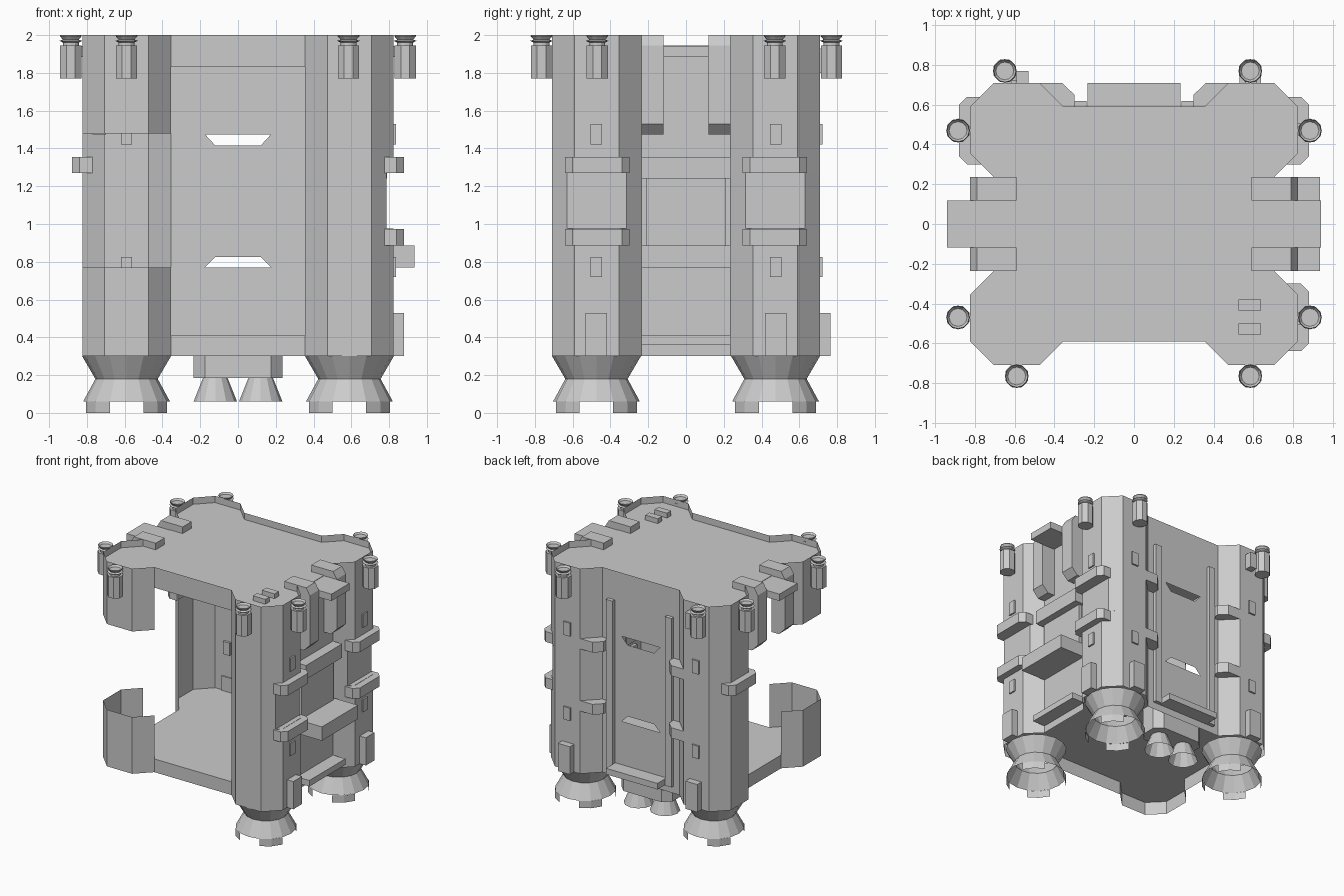
import bpy, math

if "Cube" in bpy.data.objects:
    bpy.data.objects.remove(bpy.data.objects["Cube"])

grey = bpy.data.materials.new("plain grey")
grey.diffuse_color = (0.6, 0.6, 0.6, 1)
grey.use_nodes = True
grey.node_tree.nodes["Principled BSDF"].inputs["Base Color"].default_value = grey.diffuse_color


def mesh(name, verts, faces):
    me = bpy.data.meshes.new(name)
    me.from_pydata(verts, [], faces)
    me.materials.append(grey)
    ob = bpy.data.objects.new(name, me)
    bpy.context.collection.objects.link(ob)
    return ob


def prism(name, pts, a, b, axis='z'):
    """Extrude a 2D outline: 'z' takes (x, y) points, 'y' takes (x, z) points."""
    if sum(p[0] * q[1] - q[0] * p[1] for p, q in zip(pts, pts[1:] + pts[:1])) < 0:
        pts = pts[::-1]
    if axis == 'y':
        pts = pts[::-1]
    put = (lambda p, h: (p[0], p[1], h)) if axis == 'z' else (lambda p, h: (p[0], h, p[1]))
    n = len(pts)
    verts = [put(p, h) for h in (a, b) for p in pts]
    faces = [tuple(range(n))[::-1], tuple(range(n, 2 * n))]
    faces += [(i, (i + 1) % n, n + (i + 1) % n, n + i) for i in range(n)]
    return mesh(name, verts, faces)


def box(name, x, y, z):
    x, y = sorted(x), sorted(y)
    return prism(name, [(x[0], y[0]), (x[1], y[0]), (x[1], y[1]), (x[0], y[1])], *z)


def sheet(name, path, z0, z1):
    """Thin upright wall along a path."""
    n = len(path)
    verts = [(*p, z) for z in (z0, z1) for p in path]
    return mesh(name, verts, [(i, i + 1, n + i + 1, n + i) for i in range(n - 1)])


def lathe(name, cx, cy, prof, n, cap=True, turn=0.0):
    """Faceted turned part from (radius, z) points, bottom to top."""
    verts = [(cx + r * math.cos(turn + 2 * math.pi * i / n),
              cy + r * math.sin(turn + 2 * math.pi * i / n), z) for r, z in prof for i in range(n)]
    faces = [(k * n + i, k * n + (i + 1) % n, (k + 1) * n + (i + 1) % n, (k + 1) * n + i)
             for k in range(len(prof) - 1) for i in range(n)]
    if cap:
        faces += [tuple(range(n))[::-1], tuple(range((len(prof) - 1) * n, len(prof) * n))]
    return mesh(name, verts, faces)


TOWER = [(.355, .59), (.474, .709), (.706, .709), (.824, .59), (.824, .355), (.706, .236)]
NOTCHED = TOWER[:3] + [(.785, .63), (.785, .316)] + TOWER[5:]


def quad(pts, sx, sy):
    q = [(sx * x, sy * y) for x, y in pts]
    return q if sx * sy < 0 else q[::-1]


# Floor and roof sheets share the four-tower plan, with rims along the open sides
plan = quad(TOWER, 1, 1) + quad(TOWER, -1, 1) + quad(TOWER, -1, -1) + quad(TOWER, 1, -1)
for name, z in (("floor", .41), ("roof", 1.945)):
    mesh(name, [(x, y, z) for x, y in plan], [tuple(range(len(plan)))])
for z0, z1 in ((.30, .41), (1.83, 1.945)):
    sheet("front_rim", [(-.355, -.59), (.355, -.59)], z0, z1)
    sheet("left_rim", [(-.706, .236), (-.706, -.236)], z0, z1)

# Tower shells; the front left one is broken open in the middle
for sx, sy in ((1, 1), (1, -1), (-1, 1)):
    sheet("tower_lower", quad(TOWER, sx, sy), .30, .975)
    sheet("tower_middle", quad(NOTCHED if sx > 0 else TOWER, sx, sy), .975, 1.27)
    sheet("tower_upper", quad(TOWER, sx, sy), 1.27, 1.945)
sheet("broken_tower_lower", quad(TOWER, -1, -1), .30, .77)
sheet("broken_tower_upper", quad(TOWER, -1, -1), 1.48, 1.945)

# Parapet on front and back, wrapping the towers
for sy in (1, -1):
    edge = [(x, sy * y) for x, y in TOWER[::-1]] + [(-x, sy * y) for x, y in TOWER]
    sheet("parapet", edge if sy > 0 else edge[::-1], 1.945, 2.0)

# Back wall with two tapered slits
W, Y = .355, .59
back = []
for z0, z1 in ((.30, .77), (.825, 1.415), (1.475, 1.945)):
    back.append([(W, z0), (-W, z0), (-W, z1), (W, z1)])
for z0, z1, a, b in ((.77, .825, .175, .12), (1.415, 1.475, .12, .175)):
    back.append([(W, z0), (a, z0), (b, z1), (W, z1)])
    back.append([(-a, z0), (-W, z0), (-W, z1), (-b, z1)])
mesh("back_wall", [(x, Y, z) for f in back for x, z in f],
     [tuple(range(4 * i, 4 * i + 4)) for i in range(len(back))])
box("back_ledge", (-.235, .235), (.59, .71), (.36, .41))
for s in (1, -1):
    box("back_rail", (s * .24, s * .30), (.59, .62), (.36, 1.76))

# Right wall, beams, balcony and door plate
sheet("right_wall", [(.706, -.236), (.706, .236)], .30, 1.945)
box("door_plate", (.70, .73), (-.21, .21), (.885, 1.24))
box("right_beam", (.70, .79), (-.236, .236), (1.24, 1.355))
box("balcony", (.70, .935), (-.236, .236), (.77, .885))
box("right_ledge", (.70, .82), (-.236, .236), (.36, .41))

# Roof brackets on both sides with a projecting slab between them
for s in (1, -1):
    prof = [(.59, 1.945), (.59, 2.0), (.79, 2.0), (.824, 1.945), (.824, 1.53), (.77, 1.475),
            (.70, 1.475), (.70, 1.945)]
    for y in (.118, -.236):
        prism("roof_bracket", [(s * x, z) for x, z in prof], y, y + .118, 'y')
    box("roof_tongue", (s * .69, s * .94), (-.118, .118), (1.885, 1.942))
for y in (-.435, -.555):
    box("roof_vent", (.525, .64), (y, y + .055), (1.94, 1.985))

# Clamps round the outer tower faces
for sx, sy in ((1, 1), (1, -1), (-1, 1)):
    c = [(.77, .30), (.84, .30), (.88, .34), (.88, .60), (.84, .64), (.77, .64)]
    for z in (1.27, .887) if sx > 0 else (1.27,):
        prism("side_clamp", quad(c, sx, sy), z, z + .086)

# Corner wedges and boxes on the back tower faces
for s in (1, -1):
    c = [(.474, .709), (.36, .709), (.30, .65), (.30, .59), (.355, .59)]
    for z in (1.335, .82):
        prism("back_wedge", quad(c, s, 1), z, z + .086)
    for z0, z1 in ((1.42, 1.53), (.72, .825)):
        box("back_tower_port", (s * .56, s * .62), (.69, .723), (z0, z1))
    box("back_tower_foot", (s * .53, s * .64), (.70, .765), (.30, .53))
    # Matching pieces on the right side
    for z0, z1 in ((1.42, 1.53), (.72, .825)):
        box("side_tower_port", (.80, .837), (s * .475 - .03, s * .475 + .03), (z0, z1))
    box("side_tower_foot", (.81, .88), (s * .475 - .057, s * .475 + .057), (.30, .53))

# Lamps at the tower tops
spots = [(-.65, .77), (.585, .77), (.585, -.765), (-.59, -.765)]
spots += [(sx * .885, sy * .47) for sx in (1, -1) for sy in (1, -1)]
for x, y in spots:
    lathe("lamp_body", x, y, [(.061, 1.77), (.061, 1.945)], 8, True, math.pi / 8)
    lathe("lamp_cup", x, y, [(.042, 1.945), (.042, 1.96), (.06, 1.97), (.042, 1.976),
                             (.058, 1.995), (.056, 2.0), (.045, 1.985)], 12)
box("lamp_mount", (-.59, -.53), (.70, .77), (1.80, 1.93))

# Corner engines with a notched skirt
for sx, sy in ((1, 1), (1, -1), (-1, 1)):
    cx, cy = sx * .59, sy * .474
    lathe("engine_nozzle", cx, cy, [(.23, .06), (.165, .18), (.235, .30)], 16, False)
    for k in range(4):
        arc = [math.pi * (4 * k + 1 + j) / 8 for j in range(3)]
        sheet("engine_skirt", [(cx + .232 * math.cos(a), cy + .232 * math.sin(a)) for a in arc], 0, .06)

# Small twin thrusters at the back
prism("thruster_block", [(-.235, .39), (-.175, .33), (.175, .33), (.235, .39),
                         (.235, .51), (.175, .57), (-.175, .57), (-.235, .51)], .185, .41)
for s in (1, -1):
    lathe("thruster", s * .12, .445, [(.115, .06), (.065, .185)], 12, False)
